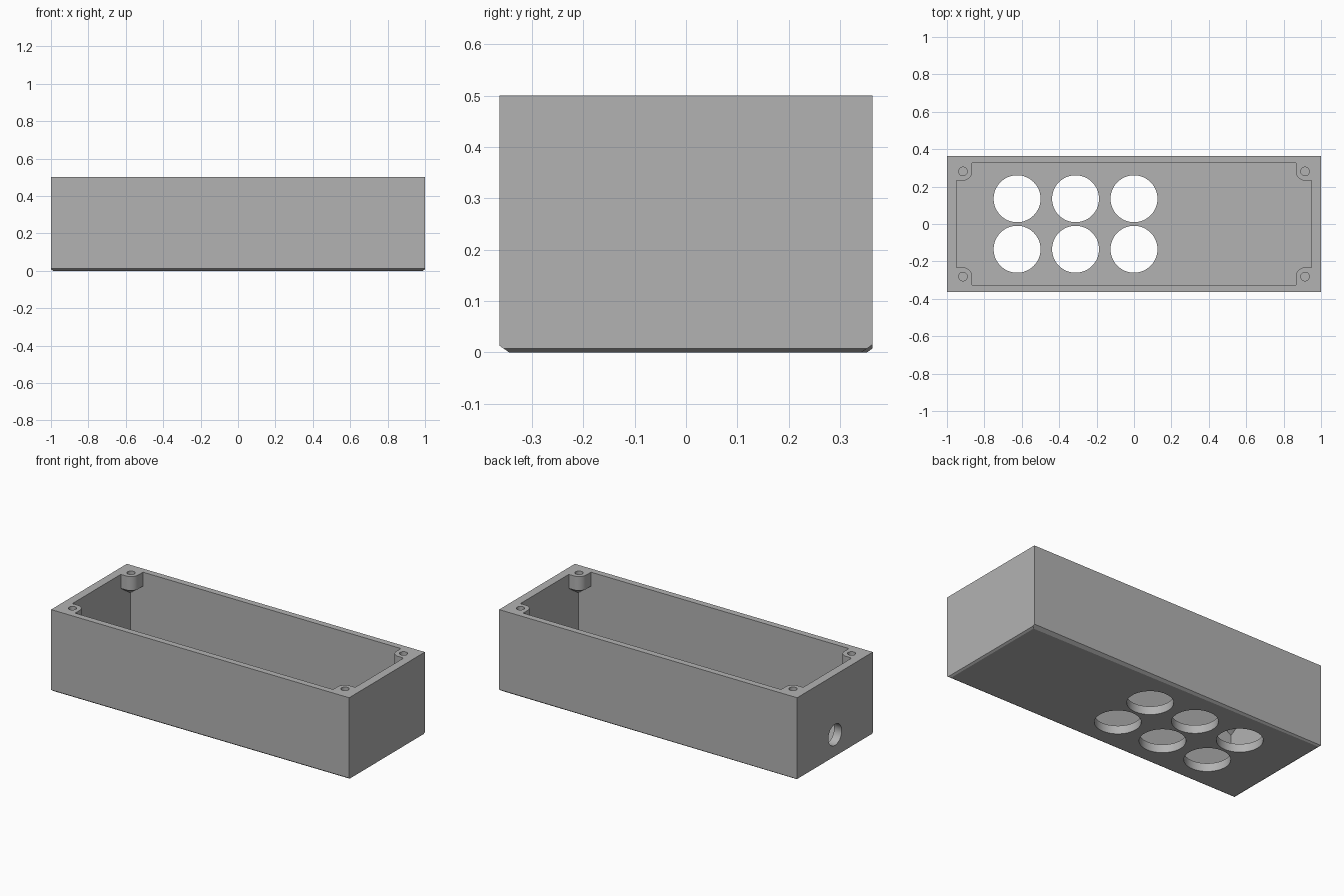
import bpy, bmesh, math
from mathutils import Vector

if "Cube" in bpy.data.objects:
    bpy.data.objects.remove(bpy.data.objects["Cube"])

X, Y, H = 1.0, 0.363, 0.5          # outer half sizes and height
IX, IY, FLOOR = 0.949, 0.325, 0.05  # cavity half sizes, floor thickness
BX, BY, BR = 0.9145, 0.281, 0.049   # screw boss centre and radius

grey = bpy.data.materials.new("plain grey")
grey.diffuse_color = (0.45, 0.45, 0.45, 1)
grey.use_nodes = True
grey.node_tree.nodes["Principled BSDF"].inputs["Base Color"].default_value = grey.diffuse_color


def to_object(name, bm):
    bmesh.ops.recalc_face_normals(bm, faces=bm.faces)
    me = bpy.data.meshes.new(name)
    bm.to_mesh(me)
    bm.free()
    me.materials.append(grey)
    ob = bpy.data.objects.new(name, me)
    bpy.context.collection.objects.link(ob)
    return ob


def box_mesh(x, y, z0, z1):
    bm = bmesh.new()
    bmesh.ops.create_cube(bm, size=1)
    for v in bm.verts:
        v.co = Vector((v.co.x * 2 * x, v.co.y * 2 * y, z0 + (v.co.z + 0.5) * (z1 - z0)))
    return bm


def rod(name, centre, r, depth, along_x=False, segments=64):
    bm = bmesh.new()
    bmesh.ops.create_cone(bm, cap_ends=True, segments=segments,
                          radius1=r, radius2=r, depth=depth)
    ob = to_object(name, bm)
    ob.location = centre
    if along_x:
        ob.rotation_euler.y = math.pi / 2
    return ob


def subtract(target, cutter):
    cutter.hide_render = True
    bpy.context.view_layer.update()
    mod = target.modifiers.new("cut", 'BOOLEAN')
    mod.operation, mod.solver, mod.object = 'DIFFERENCE', 'EXACT', cutter
    bpy.context.view_layer.objects.active = target
    bpy.ops.object.modifier_apply(modifier=mod.name)
    bpy.data.objects.remove(cutter)


# outer block with thin chamfers around the bottom
bm = box_mesh(X, Y, 0, H)
chamfers = [((0, -Y, 0.0125), (0, -0.0125, -0.018)),
            ((X, 0, 0.007), (0.007, 0, -0.012)),
            ((-X, 0, 0.007), (-0.007, 0, -0.012))]
# the back chamfer tapers towards the left end
a, b, c = Vector((X, Y, 0.0145)), Vector((-X, Y, 0.007)), Vector((X, 0.342, 0))
n = (b - a).cross(c - a)
chamfers.append((a, n if n.z < 0 else -n))
for co, no in chamfers:
    bmesh.ops.bisect_plane(bm, geom=bm.verts[:] + bm.edges[:] + bm.faces[:], dist=1e-6,
                           plane_co=co, plane_no=Vector(no).normalized(), clear_outer=True)
    bmesh.ops.holes_fill(bm, edges=[e for e in bm.edges if e.is_boundary], sides=0)
body = to_object("enclosure", bm)

# cavity, leaving four rounded corner bosses with tapered undersides
cavity = to_object("cavity_cutter", box_mesh(IX, IY, FLOOR, 0.6))
for sx in (-1, 1):
    for sy in (-1, 1):
        ox, oy = IX + 0.03, IY + 0.03
        ring = [(BX - BR * math.cos(t), BY - BR * math.sin(t))
                for t in (i * math.pi / 32 for i in range(17))]
        ring += [(ox, BY - BR), (ox, oy), (BX - BR, oy)]
        bm = bmesh.new()
        for z in (H - 0.085, 0.7):
            for px, py in ring:
                bm.verts.new((sx * px, sy * py, z))
        bm.verts.new((sx * ox, sy * oy, H - 0.17))
        res = bmesh.ops.convex_hull(bm, input=bm.verts[:])
        subtract(cavity, to_object("boss_cutter", bm))
subtract(body, cavity)

# screw holes in the bosses
for sx in (-1, 1):
    for sy in (-1, 1):
        subtract(body, rod("screw_cutter", (sx * BX, sy * BY, H), 0.023, 0.16, segments=32))

# six round openings in the floor
for x in (-0.625, -0.3125, 0):
    for y in (-0.135, 0.135):
        subtract(body, rod("floor_hole_cutter", (x, y, 0.03), 0.1255, 0.2))

# cable hole in the left end wall
subtract(body, rod("cable_hole_cutter", (-X, 0, 0.137), 0.064, 0.3, along_x=True))

bpy.ops.object.select_all(action='DESELECT')
body.select_set(True)
bpy.context.view_layer.objects.active = body
bpy.ops.object.shade_smooth_by_angle(angle=math.radians(25))
